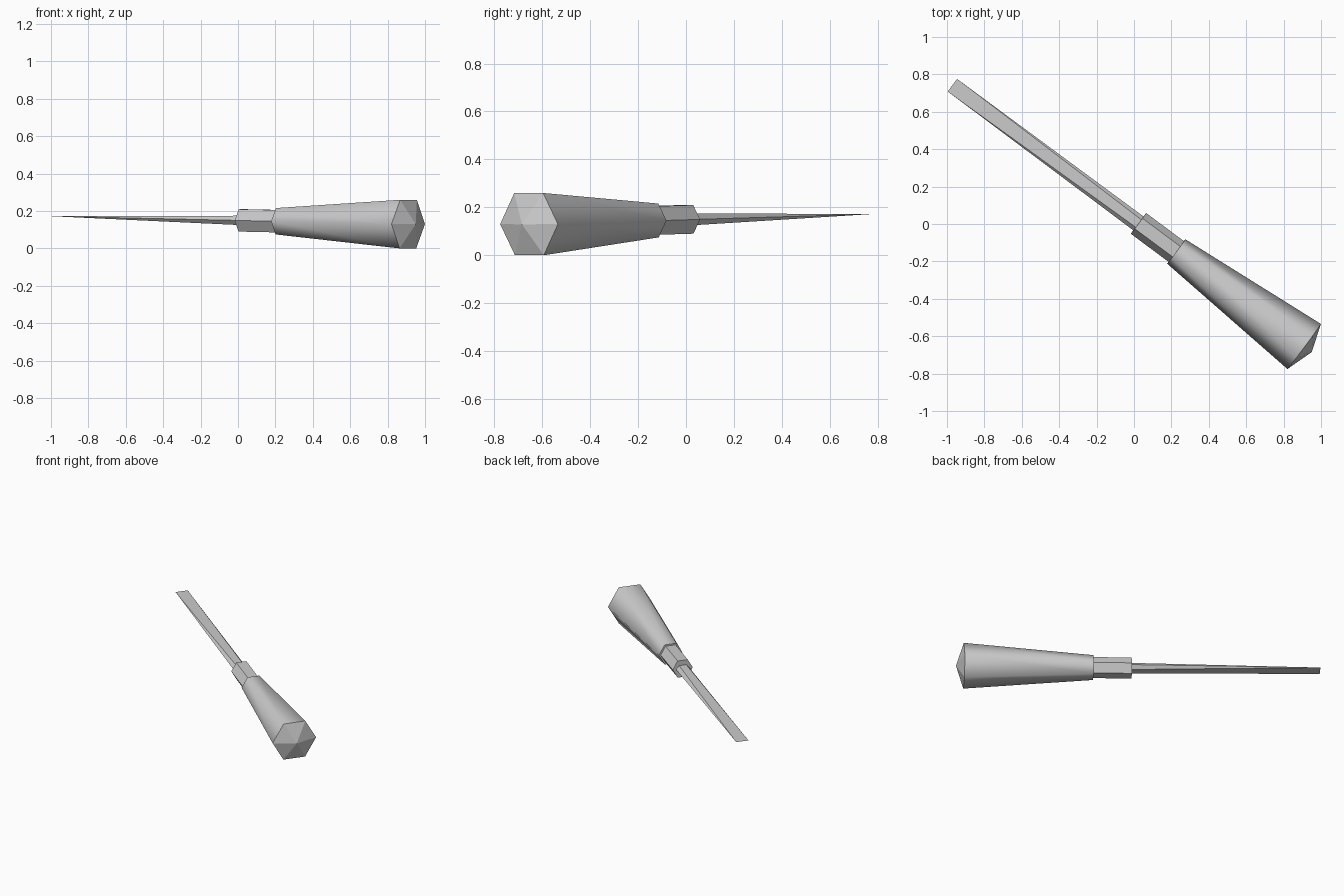
import bpy, bmesh, math
from mathutils import Vector

if "Cube" in bpy.data.objects:
    bpy.data.objects.remove(bpy.data.objects["Cube"], do_unlink=True)

grey = bpy.data.materials.new("plain grey")
grey.use_nodes = True
colour = (0.6, 0.6, 0.6, 1)
grey.diffuse_color = colour
grey.node_tree.nodes["Principled BSDF"].inputs["Base Color"].default_value = colour

# Tool axis runs from the butt of the handle to the flat tip
BUTT = Vector((0.91, -0.655, 0.13))
TIP = Vector((-0.971, 0.742, 0.172))
AXIS = (TIP - BUTT).normalized()
SIDE = Vector((-AXIS.y, AXIS.x, 0)).normalized()
UP = AXIS.cross(SIDE).normalized()
if UP.z < 0:
    UP, SIDE = -UP, -SIDE
LENGTH = (TIP - BUTT).length


def place(along, across=0, up=0):
    return BUTT + AXIS * along + SIDE * across + UP * up


def hexagon(bm, along, width, flat, height):
    """Six-sided section with flat top and bottom."""
    outline = [(width, 0), (flat, height), (-flat, height),
               (-width, 0), (-flat, -height), (flat, -height)]
    return [bm.verts.new(place(along, a, u)) for a, u in outline]


def regular(along, radius):
    return along, radius, radius / 2, radius * math.sqrt(0.75)


def hex_part(name, start, end, smooth=False, point=None):
    bm = bmesh.new()
    a, b = hexagon(bm, *start), hexagon(bm, *end)
    for i in range(6):
        j = (i + 1) % 6
        bm.faces.new((a[i], a[j], b[j], b[i])).smooth = smooth
    bm.faces.new(b)
    if point is None:
        bm.faces.new(a)
    else:
        apex = bm.verts.new(place(point))
        for i in range(6):
            bm.faces.new((a[i], a[(i + 1) % 6], apex))
    # Keep the rims crisp beside the rounded sides
    for edge in bm.edges:
        edge.smooth = all(f.smooth for f in edge.link_faces)
    bmesh.ops.remove_doubles(bm, verts=bm.verts, dist=0.0005)
    bmesh.ops.recalc_face_normals(bm, faces=bm.faces)
    mesh = bpy.data.meshes.new(name)
    bm.to_mesh(mesh)
    bm.free()
    mesh.materials.append(grey)
    obj = bpy.data.objects.new(name, mesh)
    bpy.context.collection.objects.link(obj)
    return obj


# Tapered handle with a shallow pointed butt
hex_part("handle", regular(0, 0.15), regular(0.852, 0.0815), True, -0.05)

# Straight collar between handle and blade
hex_part("collar", regular(0.85, 0.069), regular(1.104, 0.069))

# Blade that flattens to a wide, thin edge
hex_part("blade", (1.10, 0.046, 0.025, 0.025), (LENGTH, 0.042, 0.042, 0))
